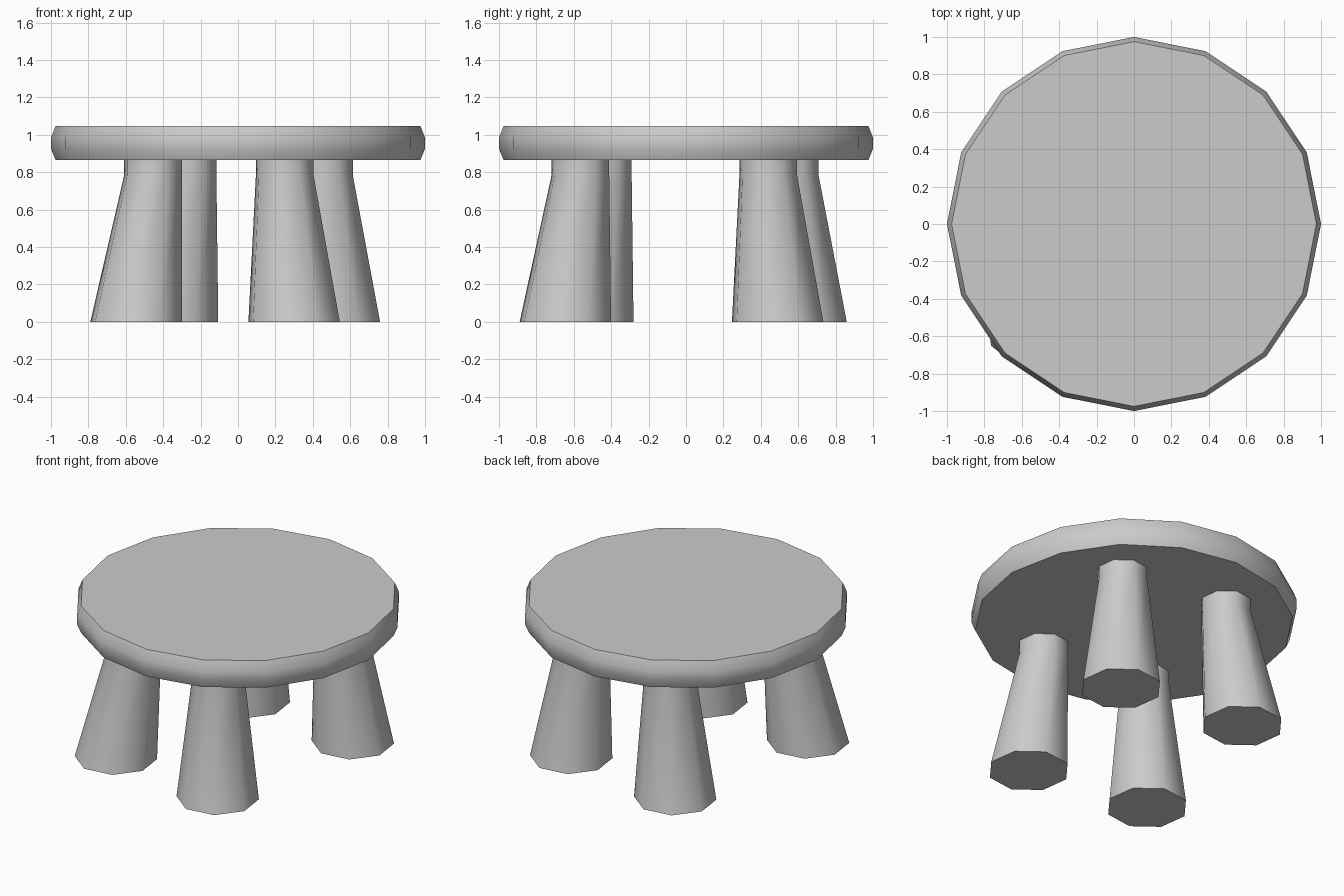
import bpy, bmesh
from math import cos, sin, pi, radians

if "Cube" in bpy.data.objects:
    bpy.data.objects.remove(bpy.data.objects["Cube"])


def loft(name, rings, sides, phase=0.0):
    """Capped solid through polygon rings given as (x, y, z, radius)."""
    bm = bmesh.new()
    loops = [[bm.verts.new((x + r * cos(phase + 2 * pi * i / sides),
                            y + r * sin(phase + 2 * pi * i / sides), z))
              for i in range(sides)] for x, y, z, r in rings]
    for lo, hi in zip(loops, loops[1:]):
        for i in range(sides):
            j = (i + 1) % sides
            bm.faces.new((lo[i], lo[j], hi[j], hi[i]))
    bm.faces.new(loops[0][::-1])
    bm.faces.new(loops[-1])
    mesh = bpy.data.meshes.new(name)
    bm.to_mesh(mesh)
    bm.free()
    obj = bpy.data.objects.new(name, mesh)
    bpy.context.collection.objects.link(obj)
    bpy.ops.object.select_all(action='DESELECT')
    obj.select_set(True)
    bpy.context.view_layer.objects.active = obj
    bpy.ops.object.shade_smooth_by_angle(angle=radians(46))
    return obj


# Round seat with softened rim
loft("seat", [(0, 0, 0.865, 0.975), (0, 0, 0.925, 1.0),
              (0, 0, 0.985, 1.0), (0, 0, 1.048, 0.975)], 16)

# Splayed legs: foot centre, then centre under the seat
legs = {
    "front_left_leg": ((-0.545, -0.525), (-0.455, -0.445)),
    "front_right_leg": ((0.30, -0.645), (0.25, -0.565)),
    "back_left_leg": ((-0.35, 0.615), (-0.27, 0.555)),
    "back_right_leg": ((0.515, 0.49), (0.46, 0.44)),
}
for name, (foot, top) in legs.items():
    loft(name, [(*foot, 0, 0.253), (*top, 0.78, 0.16), (*top, 0.87, 0.16)],
         8, radians(-15))
